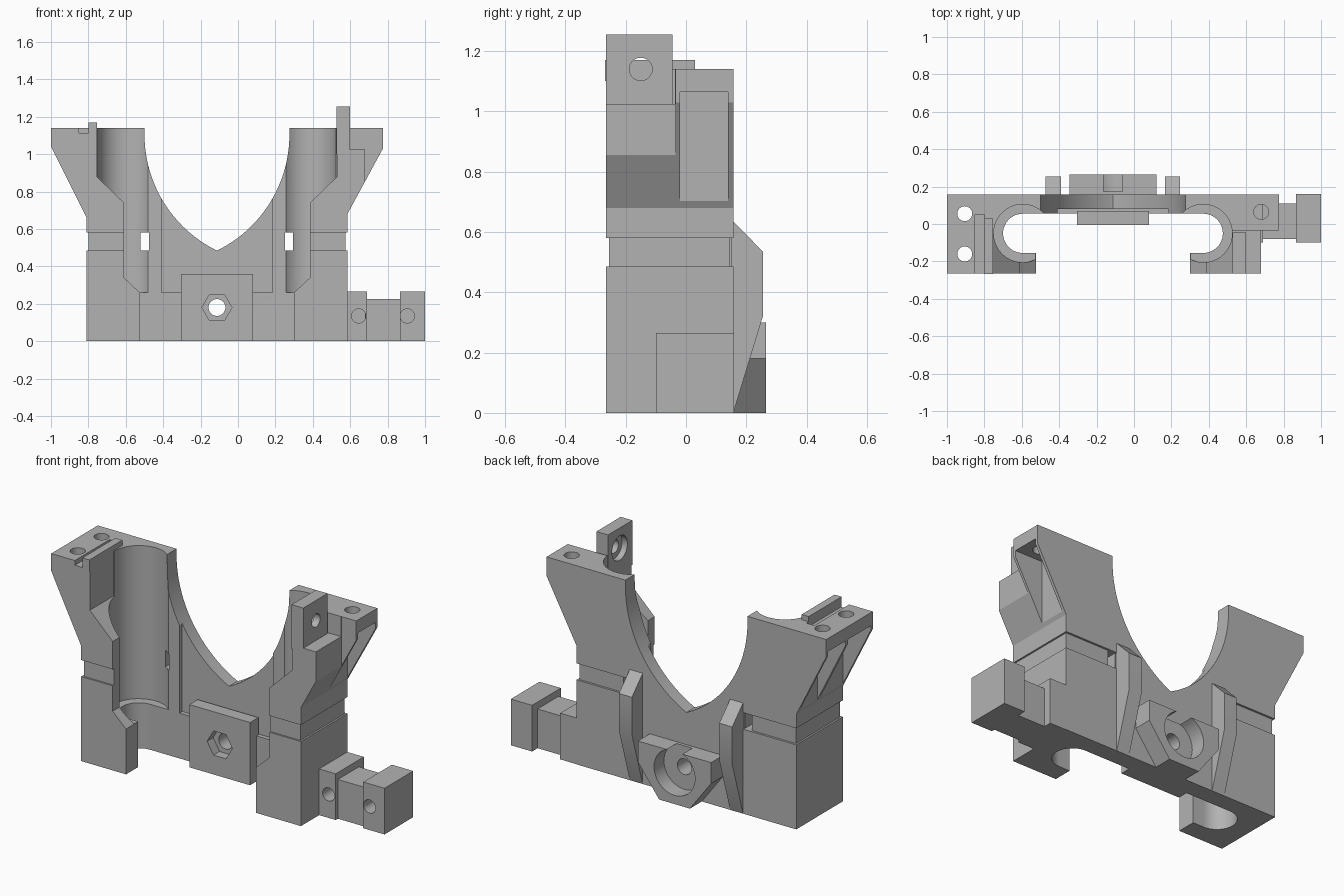
import bpy, bmesh
from math import cos, sin, pi, sqrt
from mathutils import Vector

if "Cube" in bpy.data.objects:
    bpy.data.objects.remove(bpy.data.objects["Cube"], do_unlink=True)

grey = bpy.data.materials.new("plain_grey")
grey.use_nodes = True
grey.diffuse_color = (0.45, 0.45, 0.45, 1)
grey.node_tree.nodes["Principled BSDF"].inputs["Base Color"].default_value = (0.45, 0.45, 0.45, 1)

MID = -0.1125                      # symmetry line of the carriage
FRONT, BACK, TOP = -0.265, 0.157, 1.14


def flip(x):
    return 2 * MID - x


def prism(name, pts, axis, a, b):
    """Extrude a 2D outline along an axis: x -> (y, z), y -> (x, z), z -> (x, y)."""
    place = {"x": lambda p, t: (t, p[0], p[1]),
             "y": lambda p, t: (p[0], t, p[1]),
             "z": lambda p, t: (p[0], p[1], t)}[axis]
    bm = bmesh.new()
    base = bm.faces.new([bm.verts.new(place(p, a)) for p in pts])
    ext = bmesh.ops.extrude_face_region(bm, geom=[base])
    shift = Vector(place((0, 0), b - a))
    bmesh.ops.translate(bm, vec=shift, verts=[v for v in ext["geom"] if isinstance(v, bmesh.types.BMVert)])
    bmesh.ops.recalc_face_normals(bm, faces=bm.faces)
    mesh = bpy.data.meshes.new(name)
    bm.to_mesh(mesh)
    bm.free()
    mesh.materials.append(grey)
    obj = bpy.data.objects.new(name, mesh)
    bpy.context.scene.collection.objects.link(obj)
    return obj


def box(name, x, y, z):
    return prism(name, [(x[0], y[0]), (x[1], y[0]), (x[1], y[1]), (x[0], y[1])], "z", *z)


def ring(u, v, r, n=32):
    return [(u + r * cos(2 * pi * i / n), v + r * sin(2 * pi * i / n)) for i in range(n)]


def boolean(obj, tools, operation="DIFFERENCE"):
    """Apply each helper solid to the part, then remove the helper."""
    for tool in tools:
        tool.hide_render = True
        mod = obj.modifiers.new("shape", "BOOLEAN")
        mod.operation, mod.solver, mod.object = operation, "EXACT", tool
        bpy.context.view_layer.update()
        graph = bpy.context.evaluated_depsgraph_get()
        mesh = bpy.data.meshes.new_from_object(obj.evaluated_get(graph))
        obj.modifiers.clear()
        obj.data = mesh
        bpy.data.objects.remove(tool, do_unlink=True)


# Carriage body with flared shoulders
body = prism("carriage_body", [
    (-0.81, 0), (0.585, 0), (0.585, 0.68), (0.775, 1.03), (0.775, TOP),
    (-1.0, TOP), (-1.0, 1.04), (-0.81, 0.66)], "y", FRONT, BACK)

# Front opening
left_edge = [(-0.525, -0.1), (-0.525, 0.26), (-0.61, 0.34), (-0.61, 0.74), (-0.755, 0.88), (-0.755, 1.3)]
opening = left_edge + [(flip(x), z) for x, z in reversed(left_edge)]
cuts = [prism("opening_cut", opening, "y", -0.4, -0.05)]

# Slot with round ends running the full height
CX, CY, R = -0.595, -0.05, 0.105
half = [(CX - R * sin(pi * i / 24), CY + R * cos(pi * i / 24)) for i in range(25)]
slot = half + [(flip(x), y) for x, y in reversed(half)]
cuts.append(prism("slot_cut", slot, "z", -0.1, 1.3))

# Bearing seats, windows and strap grooves on both sides
cuts.append(box("recess_cut", (-0.41, flip(-0.41)), (-0.1, 0.08), (0.26, 1.3)))


def side_box(side, x, y, z):
    xs = x if side < 0 else (flip(x[1]), flip(x[0]))
    return box("side_cut", xs, y, z)


for side in (-1, 1):
    cx = CX if side < 0 else flip(CX)
    cuts.append(prism("bearing_cut", ring(cx, CY, 0.155, 64), "z", 0.261, 1.3))
    cuts.append(side_box(side, (-0.52, -0.475), (0.0, 0.3), (0.485, 0.58)))
    cuts.append(side_box(side, (-0.9, -0.8), (-0.3, 0.3), (0.485, 0.58)))
    cuts.append(side_box(side, (-0.9, -0.55), (-0.3, -0.255), (0.485, 0.58)))
    cuts.append(side_box(side, (-0.9, -0.44), (0.145, 0.3), (0.485, 0.58)))
    cuts.append(side_box(side, (-1.1, -0.822), (-0.02, 0.14), (0.67, 1.065)))
cuts.append(side_box(-1, (-1.1, -0.822), (-0.248, -0.04), (0.67, 1.065)))

# Pointed arch between the shoulders
R_ARCH, Z_ARCH = 0.691, 1.105
arch = [(-0.5, 1.3)]
for i in range(25):
    z = Z_ARCH - (Z_ARCH - 0.485) * sin(pi / 2 * i / 24)
    arch.append((-0.5 + R_ARCH - sqrt(R_ARCH ** 2 - (z - Z_ARCH) ** 2), z))
arch[-1] = (MID, 0.485)
arch += [(flip(x), z) for x, z in reversed(arch[:-1])]
cuts.append(prism("arch_cut", arch, "y", -0.5, 0.5))

# Stepped right shoulder, top groove and screw holes
cuts.append(box("step_cut", (0.68, 1.1), (-0.5, -0.035), (0.6, 1.3)))
cuts.append(box("ledge_cut", (0.45, 0.9), (-0.5, -0.036), (1.025, 1.3)))
cuts.append(box("groove_cut", (-0.85, -0.8), (-0.4, 0.05), (1.113, 1.3)))
for x, y in ((-0.905, 0.055), (-0.905, -0.16), (0.68, 0.065)):
    cuts.append(prism("screw_cut", ring(x, y, 0.04), "z", 1.0, 1.3))
cuts.append(prism("bolt_cut", ring(MID, 0.18, 0.045), "y", -0.2, 0.4))
boolean(body, cuts)

# Raised lip on the left shoulder
lip = box("left_lip", (-0.8, -0.755), (FRONT - 0.003, 0.03), (1.1, 1.17))

# Upright tab on the right shoulder
tab = box("right_tab", (0.526, 0.6), (FRONT, -0.045), (1.0, 1.255))
boolean(tab, [prism("tab_hole", ring(-0.15, TOP, 0.038), "x", 0.4, 0.7),
              prism("tab_counterbore", ring(-0.15, TOP, 0.07), "x", 0.4, 0.56)])

# Nut block at the front of the plate
block = box("nut_block", (-0.305, 0.08), (-0.005, 0.07), (0, 0.36))
boolean(block, [prism("nut_trap", ring(MID, 0.18, 0.08, 6), "y", -0.1, 0.05),
                prism("bolt_cut", ring(MID, 0.18, 0.045), "y", -0.1, 0.2)])

# Bolt boss on the back
boss_half = [(-0.21, 0), (-0.345, 0.18), (-0.345, 0.3)]
boss = prism("bolt_boss", boss_half + [(flip(x), z) for x, z in reversed(boss_half)], "y", 0.15, 0.265)
boolean(boss, [prism("bolt_cut", ring(MID, 0.18, 0.045), "y", 0, 0.4),
               prism("counterbore", ring(MID, 0.18, 0.13, 48), "y", 0.175, 0.4)])

# Stiffening ribs on the back
rib = [(0.15, 0), (BACK, 0), (0.255, 0.32), (0.255, 0.535), (BACK, 0.635), (0.15, 0.635)]
prism("left_back_rib", rib, "x", flip(-0.39), flip(-0.472))
prism("right_back_rib", rib, "x", -0.472, -0.39)

# Side arm with two lugs
inner = box("inner_lug", (0.575, 0.69), (-0.1, 0.155), (0, 0.265))
bar = box("arm_bar", (0.68, 0.87), (-0.08, 0.11), (0, 0.225))
outer = box("outer_lug", (0.865, 1.0), (-0.1, 0.16), (0, 0.265))
for lug, x in ((inner, 0.645), (outer, 0.905)):
    boolean(lug, [prism("lug_hole", ring(x, 0.135, 0.038), "y", -0.3, 0.08)])

# Smooth round surfaces, keep corners crisp
bpy.ops.object.select_all(action="DESELECT")
for obj in bpy.context.scene.objects:
    if obj.type == "MESH":
        obj.select_set(True)
        bpy.context.view_layer.objects.active = obj
bpy.ops.object.shade_smooth_by_angle(angle=pi / 7)
